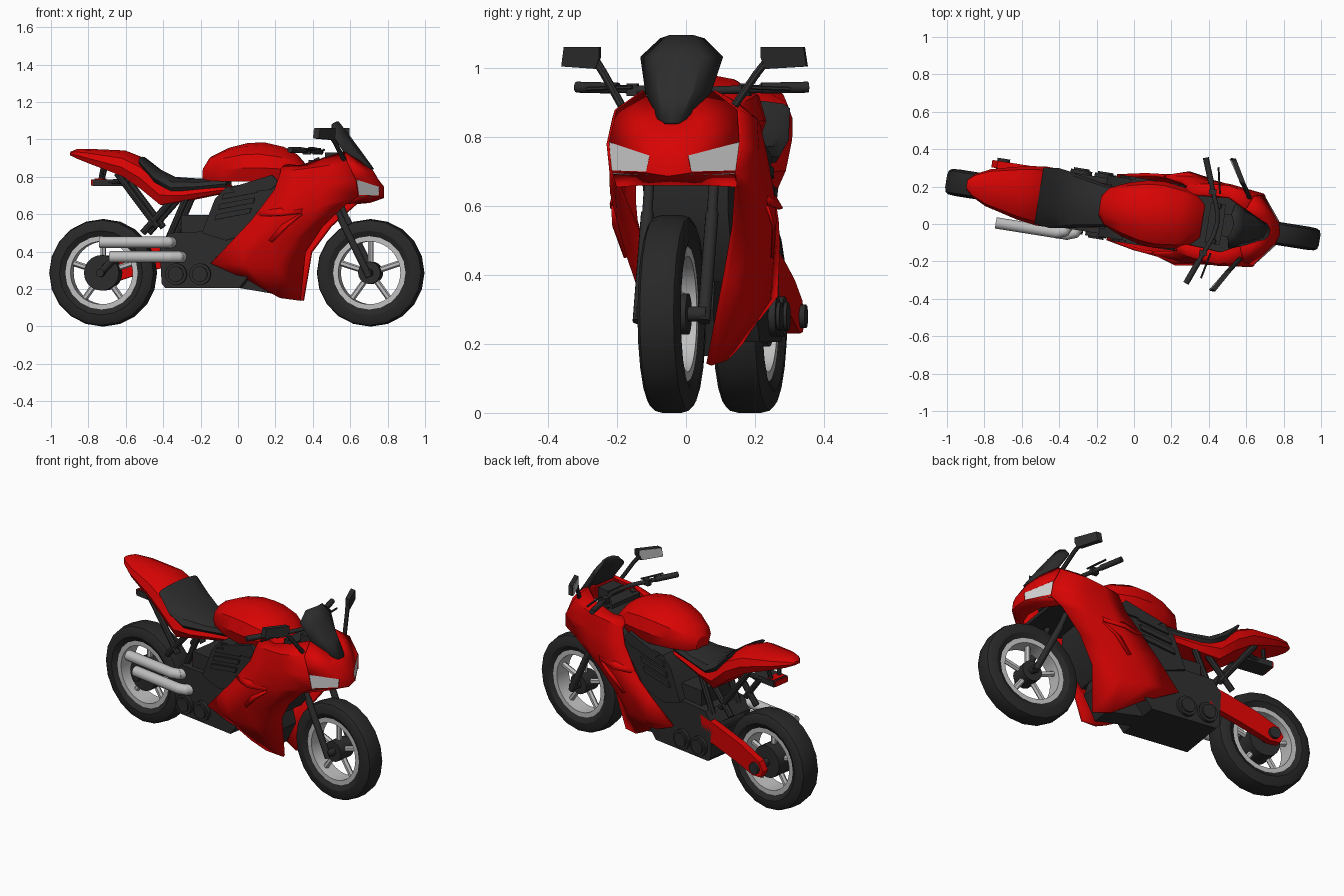
import bpy, bmesh, math
from mathutils import Matrix, Vector

if "Cube" in bpy.data.objects:
    bpy.data.objects.remove(bpy.data.objects["Cube"])

# Whole machine is turned slightly about z; parts use x forward, y left
PLACE = Matrix.Translation((0, .071, 0)) @ Matrix.Rotation(math.radians(-9), 4, "Z")


def material(name, r, g, b):
    m = bpy.data.materials.new(name)
    m.use_nodes = True
    m.diffuse_color = (r, g, b, 1)
    m.node_tree.nodes["Principled BSDF"].inputs["Base Color"].default_value = (r, g, b, 1)
    return m


RED = material("red paint", .68, .001, .001)
BLACK = material("black plastic", .025, .025, .025)
RUBBER = material("tyre rubber", .021, .021, .021)
SILVER = material("silver metal", .52, .52, .52)
LENS = material("headlight lens", .62, .62, .62)


def finish(name, bm, mats, mirror=False, thick=0):
    bmesh.ops.recalc_face_normals(bm, faces=bm.faces)
    me = bpy.data.meshes.new(name)
    bm.to_mesh(me)
    bm.free()
    for m in mats:
        me.materials.append(m)
    ob = bpy.data.objects.new(name, me)
    bpy.context.collection.objects.link(ob)
    ob.matrix_world = PLACE
    bpy.ops.object.select_all(action="DESELECT")
    ob.select_set(True)
    bpy.context.view_layer.objects.active = ob
    bpy.ops.object.shade_smooth_by_angle(angle=math.radians(32))
    if mirror:
        mod = ob.modifiers.new("mirror", "MIRROR")
        mod.use_axis = (False, True, False)
    if thick:
        mod = ob.modifiers.new("shell", "SOLIDIFY")
        mod.thickness = thick
        mod.offset = 0
    return ob


def grid_bm(rows, wrap=False, caps=False, loop=False):
    """Quad surface over rows of points, optionally closed either way."""
    bm = bmesh.new()
    vs = [[bm.verts.new(p) for p in row] for row in rows]
    n, m = len(vs), len(vs[0])
    for i in range(n if loop else n - 1):
        for j in range(m if wrap else m - 1):
            a, b = vs[i], vs[(i + 1) % n]
            k = (j + 1) % m
            bm.faces.new((a[j], a[k], b[k], b[j]))
    if caps:
        bm.faces.new(vs[0])
        bm.faces.new(vs[-1])
    return bm


def shell(name, rows, mat, thick=.015):
    return finish(name, grid_bm(rows), [mat], True, thick)


def body(name, stations, mat):
    """Rounded closed loft; each station is x, half width, top, bottom."""
    rows = []
    for x, w, top, low in stations:
        h = top - low
        half = [(w * .5, top - h * .08), (w * .88, top - h * .3),
                (w, low + h * .35), (w * .85, low)]
        ring = [(x, 0, top)] + [(x, y, z) for y, z in half]
        ring += [(x, -y, z) for y, z in reversed(half)]
        rows.append(ring)
    return finish(name, grid_bm(rows, wrap=True, caps=True), [mat])


def prism(name, outline, y0, y1, mat, mirror=False):
    rows = [[(x, y, z) for x, z in outline] for y in (y0, y1)]
    return finish(name, grid_bm(rows, wrap=True, caps=True), [mat], mirror)


def box(name, x0, x1, y0, y1, z0, z1, mat, mirror=False):
    return prism(name, [(x0, z0), (x1, z0), (x1, z1), (x0, z1)], y0, y1, mat, mirror)


def tube(name, points, r, mat, mirror=False, sides=12):
    bm = bmesh.new()
    pts = [Vector(p) for p in points]
    for a, b in zip(pts, pts[1:]):
        d = b - a
        mat4 = Matrix.Translation((a + b) / 2) @ d.to_track_quat("Z", "Y").to_matrix().to_4x4()
        bmesh.ops.create_cone(bm, cap_ends=True, segments=sides, radius1=r,
                              radius2=r, depth=d.length, matrix=mat4)
    for p in pts[1:-1]:
        bmesh.ops.create_uvsphere(bm, u_segments=sides, v_segments=8, radius=r,
                                  matrix=Matrix.Translation(p))
    return finish(name, bm, [mat], mirror)


def lathe(name, profile, x, z, mat, sides):
    rows = []
    for i in range(sides):
        a = math.tau * i / sides
        rows.append([(x + r * math.sin(a), y, z + r * math.cos(a)) for r, y in profile])
    return finish(name, grid_bm(rows, wrap=True, loop=True), [mat])


# Wheels
def wheel(name, x, w, hub):
    z = R = .287
    side = [(.195, w * .75), (.225, w), (.265, w * .95), (.281, w * .8), (R, w * .45)]
    lathe(name + "_tyre", side + [(r, -y) for r, y in reversed(side)], x, z, RUBBER, 20)
    rim = w * .76
    lathe(name + "_rim", [(.168, rim), (.2, rim), (.2, -rim), (.168, -rim)], x, z, SILVER, 40)
    for i in range(5):
        a = math.tau * i / 5
        tip = (x + .18 * math.sin(a), 0, z + .18 * math.cos(a))
        tube(f"{name}_spoke_{i}", [(x, 0, z), tip], .016, SILVER, sides=6)
    tube(name + "_hub", [(x, -w * .8, z), (x, w * .8, z)], hub, BLACK, sides=20)
    tube(name + "_axle", [(x, -w - .04, z), (x, w + .04, z)], .022, BLACK)


wheel("front_wheel", .718, .062, .06)
wheel("rear_wheel", -.73, .072, .095)

# Front fork and steering
tube("fork_slider", [(.725, .095, .265), (.57, .095, .58)], .019, BLACK, True)
tube("fork_tube", [(.58, .095, .56), (.44, .095, .9)], .015, BLACK, True)
box("fork_clamp", .4, .48, -.11, .11, .865, .89, BLACK)
box("instrument_panel", .48, .56, -.06, .06, .84, .93, BLACK)
tube("handlebar", [(.45, 0, .93), (.44, .07, .935), (.335, .34, .945)], .012, BLACK, True)
tube("grip", [(.385, .21, .942), (.335, .34, .945)], .016, BLACK, True)
box("switch_housing", .38, .42, .15, .18, .92, .955, BLACK, True)
tube("brake_lever", [(.44, .16, .945), (.41, .3, .94)], .006, BLACK, True, 6)

# Mirrors, swept back towards their outer ends
tube("mirror_stem", [(.6, .165, .89), (.56, .225, .985), (.54, .25, 1.02)], .012, BLACK, True, 8)
face = [(.237, 1.03), (.25, .998), (.36, 1.005), (.352, 1.062), (.237, 1.062)]
for name, x0, x1, k, mat in (("mirror_case", .5, .53, 1, BLACK),
                             ("mirror_glass", .496, .502, .9, SILVER)):
    rows = [[(x - (y - .3) * .58, .3 + (y - .3) * k, 1.03 + (z - 1.03) * k) for y, z in face]
            for x in (x0, x1)]
    finish(name, grid_bm(rows, wrap=True, caps=True), [mat], True)

# Nose cowl with inset headlights
nose = grid_bm([
    [(.72, 0, .84), (.67, .06, .88), (.59, .1, .93)],
    [(.75, 0, .79), (.72, .085, .82), (.62, .175, .875)],
    [(.785, 0, .745), (.77, .055, .742), (.67, .19, .78)],
    [(.785, 0, .69), (.77, .065, .695), (.68, .18, .698)],
    [(.71, 0, .665), (.69, .09, .665), (.62, .175, .66)]])
nose.faces.ensure_lookup_table()
lamp = nose.faces[5]
bmesh.ops.inset_individual(nose, faces=[lamp], thickness=.013, depth=0)
lamp.material_index = 1
finish("nose_cowl", nose, [RED, LENS], True, .012)

shell("windscreen", [
    [(.54, 0, 1.093), (.535, .035, 1.092), (.52, .062, 1.083)],
    [(.59, 0, 1.03), (.575, .065, 1.03), (.53, .118, 1.03)],
    [(.665, 0, .93), (.65, .05, .93), (.595, .092, .925)],
    [(.73, 0, .84), (.728, .02, .84), (.71, .038, .85)]], BLACK, .012)

# Side fairings, top edge down to the belly
shell("side_fairing", [
    [(.25, .13, .86), (.36, .14, .855), (.49, .15, .895), (.59, .1, .93)],
    [(.26, .175, .82), (.36, .195, .835), (.48, .205, .85), (.62, .175, .875)],
    [(.23, .19, .73), (.35, .215, .74), (.49, .212, .76), (.67, .19, .78)],
    [(.14, .205, .61), (.3, .228, .62), (.47, .212, .64), (.68, .18, .698)],
    [(.1, .207, .56), (.26, .226, .56), (.42, .2, .56), (.61, .175, .655)],
    [(.03, .2, .49), (.2, .212, .48), (.33, .19, .47), (.48, .145, .54)],
    [(-.12, .17, .34), (.07, .178, .33), (.23, .155, .32), (.38, .105, .4)],
    [(.08, .13, .25), (.16, .11, .2), (.24, .08, .155), (.345, .05, .14)]], RED, .018)
shell("fairing_vent_lip", [
    [(.13, .208, .61), (.25, .226, .63), (.39, .222, .635)],
    [(.16, .215, .59), (.26, .25, .592), (.375, .232, .605)]], RED, .01)
shell("fairing_crease", [
    [(.2, .212, .46), (.27, .226, .54), (.36, .215, .6)],
    [(.22, .216, .45), (.31, .236, .54), (.385, .228, .6)]], RED, .008)
prism("cockpit_tray", [(.3, .8), (.56, .8), (.56, .84), (.3, .845)], -.155, .155, BLACK)
prism("radiator", [(.1, .38), (.31, .38), (.34, .42), (.43, .58), (.43, .74), (.15, .74)],
      -.12, .12, BLACK)
prism("belly_pan", [(.02, .205), (.26, .165), (.33, .3), (.3, .4), (.02, .4)], -.06, .06, BLACK)
box("nose_liner", .42, .65, -.15, .15, .67, .69, BLACK)

# Tank, seat and tail
body("fuel_tank", [(-.185, .05, .85, .785), (-.15, .1, .905, .78), (-.05, .145, .955, .775),
                   (.05, .172, .98, .775), (.14, .18, .985, .775), (.25, .165, .96, .78),
                   (.32, .135, .92, .8), (.37, .1, .86, .8)], RED)
body("seat", [(-.515, .152, .908, .87), (-.43, .162, .845, .765), (-.34, .148, .8, .71),
              (-.2, .12, .79, .725), (-.05, .095, .805, .74)], BLACK)
body("tail_cowl", [(-.905, .025, .935, .915), (-.87, .06, .949, .9), (-.79, .1, .949, .87),
                   (-.61, .145, .941, .805), (-.505, .16, .9, .735), (-.4, .158, .8, .65),
                   (-.29, .138, .755, .67), (-.04, .092, .76, .72)], RED)

# Tail light and subframe
box("number_plate_mount", -.78, -.62, -.055, .055, .752, .787, BLACK)
box("tail_light", -.788, -.778, -.05, .05, .755, .785, RED)
box("tail_light_top", -.77, -.72, -.045, .045, .786, .79, RED)
tube("plate_stay", [(-.74, .03, .78), (-.72, .05, .87)], .012, BLACK, True, 8)
tube("plate_arm", [(-.7, .04, .77), (-.6, .07, .78)], .014, BLACK, True, 8)
for i, (top, low) in enumerate([((-.64, .82), (-.42, .53)), ((-.33, .69), (-.5, .5)),
                                ((-.26, .7), (-.36, .47))]):
    tube(f"subframe_strut_{i}", [(top[0], .1, top[1]), (low[0], .1, low[1])], .018, BLACK, True, 8)

# Engine and frame
prism("engine_block", [(-.39, .23), (-.37, .205), (.03, .205), (.08, .27), (.16, .4), (.2, .5),
                       (.1, .56), (-.12, .51), (-.35, .5), (-.4, .43)], -.15, .15, BLACK)
prism("frame_panel", [(-.17, .5), (-.04, .46), (.1, .5), (.26, .72), (.23, .79), (-.04, .745),
                      (-.1, .68)], -.165, .165, BLACK)
for i in range(3):
    z = .57 + i * .055
    x = -.1 + i * .02
    prism(f"frame_fin_{i}", [(x, z), (x + .19, z + .035), (x + .2, z + .065), (x + .01, z + .03)],
          .16, .178, BLACK, True)
prism("frame_spar", [(-.02, .74), (.02, .715), (.2, .73), (.25, .77), (.21, .81)], .15, .178,
      BLACK, True)
box("airbox", -.29, -.14, -.12, .12, .48, .595, BLACK)
for i, x in enumerate((-.31, -.18)):
    tube(f"engine_cover_{i}", [(x, .14, .28), (x, .17, .28)], .058, BLACK, True, 16)
    tube(f"engine_cap_{i}", [(x, .165, .28), (x, .18, .28)], .042, BLACK, True, 16)

# Single swingarm on the left, twin exhausts on the right
prism("swingarm", [(-.31, .47), (-.45, .435), (-.62, .385), (-.76, .325), (-.79, .275),
                   (-.77, .235), (-.71, .23), (-.52, .29), (-.33, .34)], .11, .15, RED)
tube("swingarm_axle_cap", [(-.73, .1, .28), (-.73, .166, .28)], .034, BLACK)
tube("swingarm_pivot", [(-.36, -.1, .4), (-.36, .13, .4)], .05, BLACK)
tube("rear_caliper", [(-.73, -.085, .287), (-.66, -.085, .36)], .02, BLACK)
for name, x, z in (("upper_exhaust", -.72, .45), ("lower_exhaust", -.665, .372)):
    tube(name, [(x, -.18, z), (x + .33, -.18, z), (x + .37, -.165, z), (x + .4, -.1, z)],
         .031, SILVER, sides=14)
